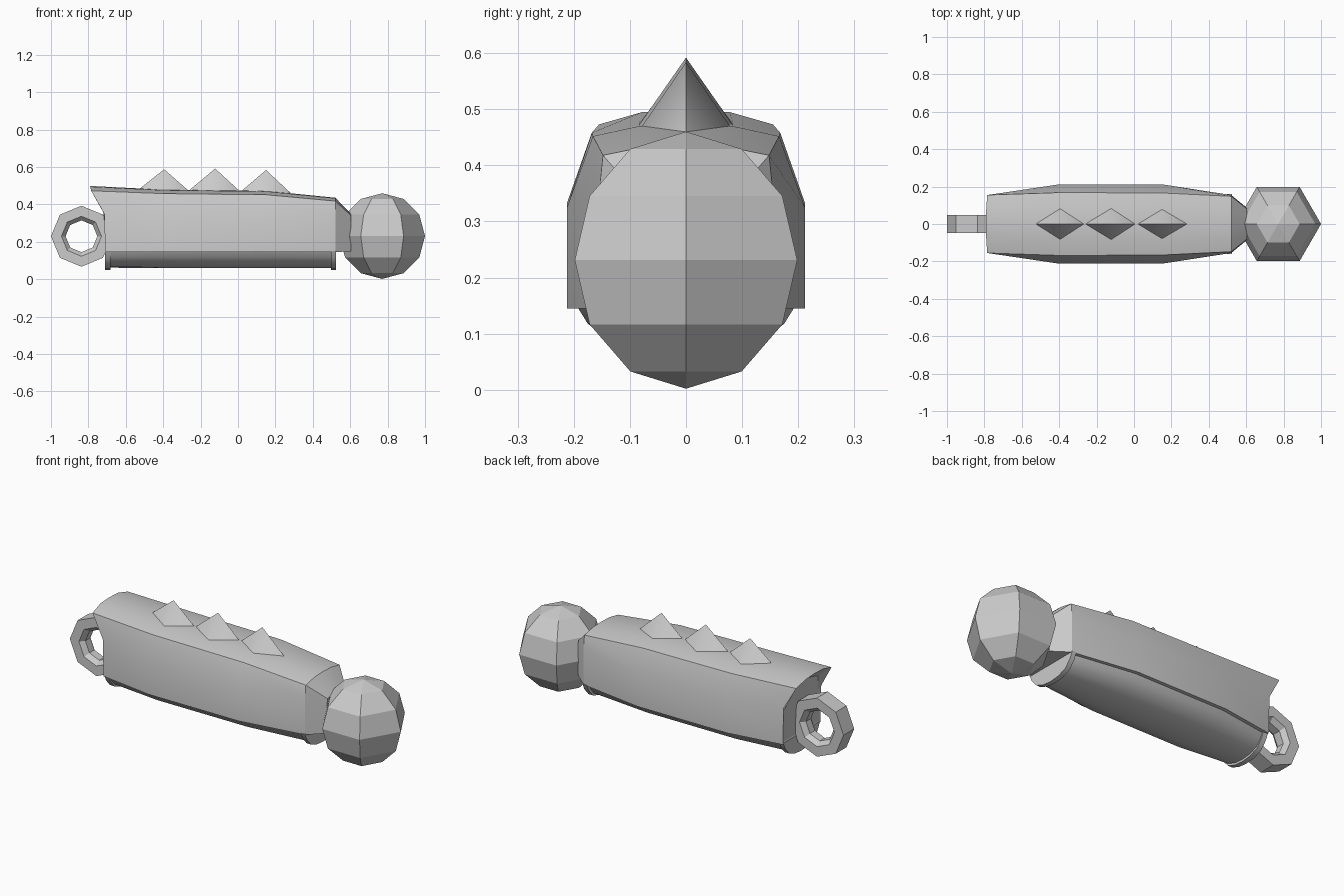
import bpy, bmesh, math

if "Cube" in bpy.data.objects:
    bpy.data.objects.remove(bpy.data.objects["Cube"])


def finish(name, bm, smooth=None):
    bmesh.ops.recalc_face_normals(bm, faces=bm.faces)
    me = bpy.data.meshes.new(name)
    bm.to_mesh(me)
    bm.free()
    ob = bpy.data.objects.new(name, me)
    bpy.context.collection.objects.link(ob)
    if smooth:
        bpy.ops.object.select_all(action='DESELECT')
        ob.select_set(True)
        bpy.context.view_layer.objects.active = ob
        bpy.ops.object.shade_smooth_by_angle(angle=math.radians(smooth))
    return ob


def loft(name, sections, closed=False, smooth=None):
    """Skin a list of closed rings; cap the ends unless the rings form a loop."""
    bm = bmesh.new()
    rings = [[bm.verts.new(p) for p in s] for s in sections]
    n = len(rings[0])
    pairs = list(zip(rings, rings[1:]))
    if closed:
        pairs.append((rings[-1], rings[0]))
    for a, b in pairs:
        for i in range(n):
            j = (i + 1) % n
            bm.faces.new((a[i], a[j], b[j], b[i]))
    if not closed:
        bm.faces.new(rings[0])
        bm.faces.new(rings[-1])
    return finish(name, bm, smooth)


def mirrored(half):
    """Half section from centre to centre -> full ring."""
    return half + [(x, -y, z) for x, y, z in reversed(half[1:-1])]


def upper(x, w, we, zs, ze, zt, zb=0.145):
    return mirrored([(x, 0, zb), (x, w, zb), (x, w, zs),
                     (x, we, ze), (x, we * .5, zt - .003), (x, 0, zt)])


# Upper shell: recessed left end, overhanging lip, body, tapered neck
lip = mirrored([(-.71, 0, .145), (-.71, .165, .145), (-.715, .165, .35),
                (-.785, .155, .473), (-.79, .078, .495), (-.79, 0, .499)])
recess = mirrored([(-.705, 0, .155), (-.705, .145, .155), (-.705, .145, .33),
                   (-.725, .125, .42), (-.725, .065, .44), (-.725, 0, .445)])
loft("upper_shell", [
    recess, lip,
    upper(-.4, .212, .168, .333, .458, .479),
    upper(.15, .212, .166, .325, .452, .473),
    upper(.52, .155, .148, .35, .418, .436),
    upper(.605, .085, .08, .27, .34, .35, .15)], smooth=25)


# Rounded underside
def belly(x, w, zb, zt=.15):
    d = zt - zb
    return mirrored([(x, 0, zt), (x, w, zt), (x, w * .9, zt - d * .35),
                     (x, w * .68, zt - d * .75), (x, w * .35, zb + d * .05), (x, 0, zb)])


loft("underside", [belly(-.70, .15, .062), belly(-.4, .195, .06),
                   belly(.15, .195, .06), belly(.515, .14, .06)], smooth=35)

# Raised rims at both ends of the underside
for name, x0, x1 in (("left_rim", -.71, -.682), ("right_rim", .497, .523)):
    loft(name, [belly(x0, .16, .05), belly(x1, .16, .05)], smooth=35)

# Back spikes
for i, (x, zb, zt) in enumerate(((-.395, .465, .588), (-.122, .463, .592), (.15, .453, .584))):
    bm = bmesh.new()
    base = [bm.verts.new(p) for p in ((x - .14, 0, zb + .012), (x, -.09, zb),
                                      (x + .135, 0, zb + .005), (x, .09, zb))]
    tip = bm.verts.new((x, 0, zt))
    for a in range(4):
        bm.faces.new((base[a], base[(a + 1) % 4], tip))
    bm.faces.new(base)
    finish(f"spike_{i + 1}", bm, 60)

# Eight-sided link ring
profile = [(.163, -.047), (.163, .047), (.107, .047), (.085, .022), (.085, -.022), (.107, -.047)]
loft("link_ring", [[(-.837 + r * math.cos(k * math.pi / 4), y, .23 + r * math.sin(k * math.pi / 4))
                    for r, y in profile] for k in range(8)], closed=True)

# Faceted ball
bpy.ops.mesh.primitive_uv_sphere_add(segments=6, ring_count=6, radius=.229, location=(.771, 0, .231))
ball = bpy.context.object
ball.name = "ball"
ball.rotation_euler.z = math.radians(0 if abs(max(v.co.x for v in ball.data.vertices) - .229) < .001 else 30)
